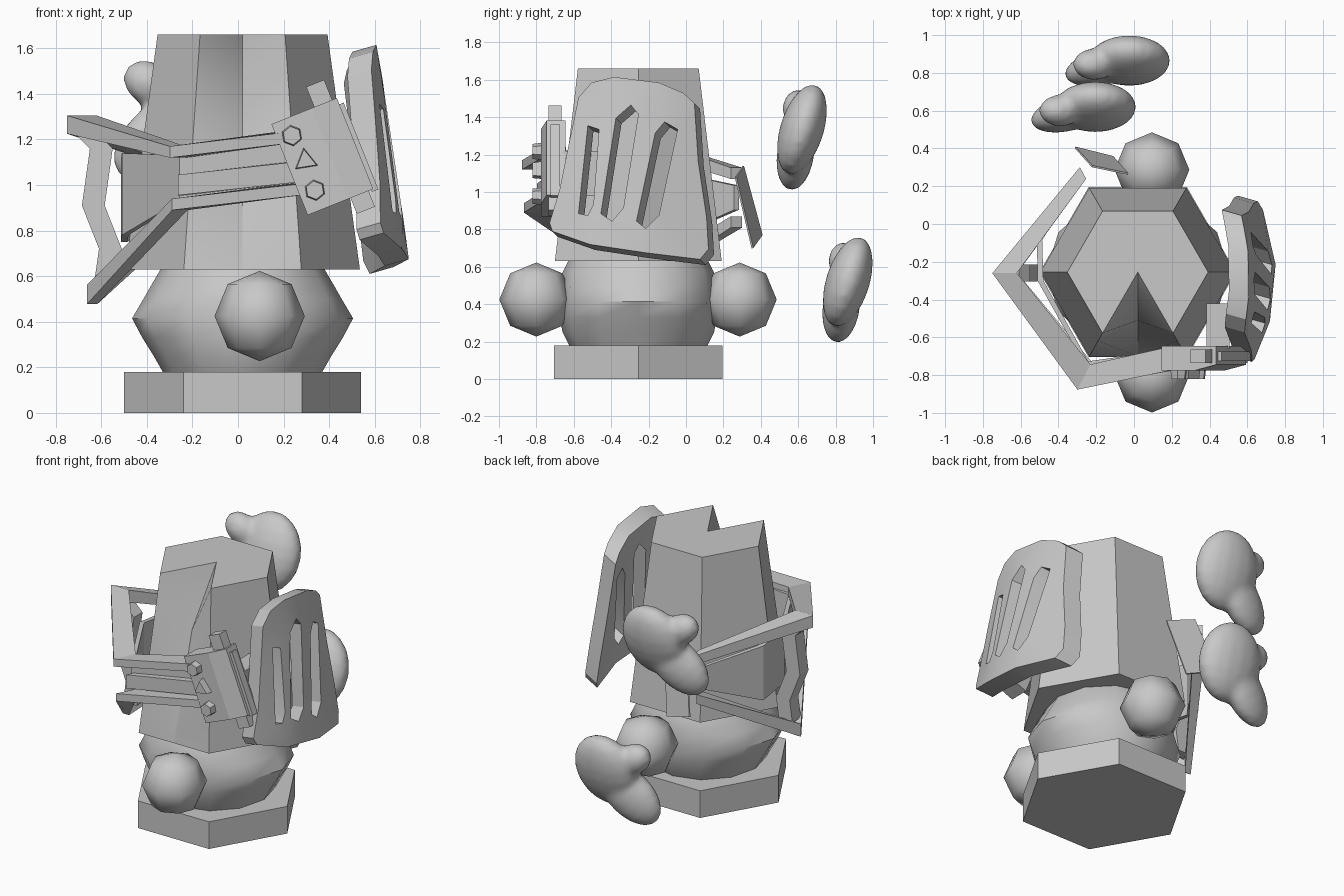
import bpy, bmesh, math
from mathutils import Vector, Matrix

if "Cube" in bpy.data.objects:
    bpy.data.objects.remove(bpy.data.objects["Cube"])

grey = bpy.data.materials.new("plain_grey")
grey.diffuse_color = (0.58, 0.58, 0.58, 1)
grey.use_nodes = True
grey.node_tree.nodes["Principled BSDF"].inputs["Base Color"].default_value = grey.diffuse_color
CX, CY = 0.02, -0.255          # axis of the body


def finish(name, bm, smooth=None):
    bmesh.ops.recalc_face_normals(bm, faces=bm.faces)
    me = bpy.data.meshes.new(name)
    bm.to_mesh(me)
    bm.free()
    ob = bpy.data.objects.new(name, me)
    bpy.context.collection.objects.link(ob)
    me.materials.append(grey)
    if smooth is not None:
        bpy.ops.object.select_all(action='DESELECT')
        ob.select_set(True)
        bpy.context.view_layer.objects.active = ob
        bpy.ops.object.shade_smooth_by_angle(angle=math.radians(smooth))
    return ob


def loft(name, rings, smooth=None):
    """Skin a list of closed rings and cap both ends."""
    bm = bmesh.new()
    vs = [[bm.verts.new(p) for p in r] for r in rings]
    n = len(vs[0])
    for a, b in zip(vs, vs[1:]):
        for i in range(n):
            bm.faces.new((a[i], a[(i + 1) % n], b[(i + 1) % n], b[i]))
    bm.faces.new(vs[0])
    bm.faces.new(vs[-1])
    return finish(name, bm, smooth)


def ring(n, rx, ry, z):
    return [(CX + rx * math.cos(2 * math.pi * i / n),
             CY + ry * math.sin(2 * math.pi * i / n), z) for i in range(n)]


def ribbon(name, sections):
    """Strap around the body; section = x, y, z, inward width, height."""
    rings = []
    for x, y, z, w, h in sections:
        p = Vector((x, y, z))
        d = Vector((CX - x, CY - y, 0)).normalized() * w / 2
        u = Vector((0, 0, h / 2))
        rings.append([p - d - u, p + d - u, p + d + u, p - d + u])
    return loft(name, rings)


def ball(bm, centre, radii, rot=Matrix(), seg=16, rings=10):
    m = Matrix.Translation(centre) @ rot @ Matrix.Diagonal((*radii, 1))
    bmesh.ops.create_uvsphere(bm, u_segments=seg, v_segments=rings, radius=1, matrix=m)


# Base and rounded lower body
loft("base", [ring(6, 0.52, 0.52, 0), ring(6, 0.52, 0.52, 0.18)])
loft("lower_body", [ring(12, rx, ry, z) for rx, ry, z in (
    (0.35, 0.37, 0.18), (0.39, 0.405, 0.25), (0.44, 0.42, 0.33), (0.485, 0.423, 0.415),
    (0.435, 0.42, 0.50), (0.395, 0.405, 0.57), (0.36, 0.375, 0.63))], 50)

# Round feet, front and back
for name, y in (("front_foot", -0.80), ("back_foot", 0.287)):
    bm = bmesh.new()
    ball(bm, (0.095, y, 0.425), (0.198,) * 3, seg=8, rings=4)
    finish(name, bm, 60)

# Tapered six-sided torso with a sloping notch in the front
bm = bmesh.new()
low, bend, top = [[bm.verts.new(p) for p in ring(6, r, r, z)]
                  for r, z in ((0.515, 0.63), (0.421, 1.31), (0.373, 1.66))]
notch, slope, foot = [bm.verts.new((CX, y, z)) for y, z in (
    (-0.255, 1.66), (-0.51, 1.31), (-0.70, 0.63))]
for i in range(6):
    j = (i + 1) % 6
    if i != 4:
        bm.faces.new((low[i], low[j], bend[j], bend[i]))
        bm.faces.new((bend[i], bend[j], top[j], top[i]))
for i in (4, 5):
    bm.faces.new((top[i], notch, slope))
    bm.faces.new((top[i], slope, bend[i]))
    bm.faces.new((bend[i], slope, foot))
    bm.faces.new((bend[i], foot, low[i]))
bm.faces.new(top[:5] + [notch, top[5]])
bm.faces.new(low[:5] + [foot, low[5]])
finish("torso", bm, 45)

# Belt rails that spread apart at the left and meet again at the back
ribbon("upper_rail", [(0.25, -0.70, 1.215, 0.13, 0.05), (-0.265, -0.81, 1.145, 0.15, 0.05),
                      (-0.685, -0.26, 1.265, 0.13, 0.08), (-0.27, 0.27, 1.10, 0.07, 0.06)])
ribbon("lower_rail", [(0.28, -0.70, 0.985, 0.13, 0.05), (-0.255, -0.80, 0.915, 0.15, 0.05),
                      (-0.64, -0.26, 0.52, 0.045, 0.085), (-0.27, 0.27, 0.84, 0.07, 0.06)])
ribbon("belt_panel", [(0.25, -0.67, 1.10, 0.03, 0.2), (-0.25, -0.74, 1.03, 0.03, 0.2),
                      (-0.495, -0.30, 0.96, 0.03, 0.36), (-0.50, -0.08, 0.93, 0.03, 0.36),
                      (-0.28, 0.27, 0.97, 0.03, 0.13)])
ribbon("belt_rib", [(0.27, -0.69, 1.06, 0.06, 0.09), (-0.25, -0.77, 1.0, 0.06, 0.09)])

# Bent handle between the rails on the left
loft("side_handle", [[(x + sx * 0.05, -0.26 + sy * 0.045, z)
                      for sx, sy in ((-1, -1), (1, -1), (1, 1), (-1, 1))]
                     for x, z in ((-0.66, 1.22), (-0.60, 1.16), (-0.635, 0.91),
                                  (-0.56, 0.72), (-0.58, 0.58))])

# Loose thin plate behind
bm = bmesh.new()
bm.faces.new([bm.verts.new(p) for p in ((-0.31, 0.41, 0.77), (-0.11, 0.36, 0.70),
                                        (-0.03, 0.27, 1.08), (-0.22, 0.31, 1.14))])
finish("back_plate", bm).modifiers.new("thickness", 'SOLIDIFY').thickness = 0.01

# Tilted control box with rod, knobs and mounting block
TILT = Matrix.Translation((0.37, -0.70, 1.125)) @ Matrix.Rotation(-0.38, 4, 'Y')


def box(name, centre, size, frame=TILT):
    bm = bmesh.new()
    m = frame @ Matrix.Translation(centre) @ Matrix.Diagonal((*size, 1))
    bmesh.ops.create_cube(bm, size=1, matrix=m)
    return finish(name, bm)


loft("control_box", [[TILT @ Vector((x, y, z)) for x, y in (
    (-0.155, -0.075), (0.035, -0.075), (0.155, -0.045), (0.155, 0.055), (-0.155, 0.055))]
    for z in (-0.215, 0.215)])
box("box_rod", (0.09, 0.0, 0.01), (0.085, 0.07, 0.60))
box("box_edge_rod", (0.16, 0.0, -0.02), (0.03, 0.05, 0.41))
box("mount_block", (0.445, -0.54, 1.1), (0.12, 0.24, 0.24), Matrix())
for name, x, z, sides, r in (("upper_knob", -0.09, 0.135, 6, 0.048),
                             ("middle_knob", -0.075, 0.01, 3, 0.06),
                             ("lower_knob", -0.085, -0.125, 6, 0.048)):
    bm = bmesh.new()
    m = TILT @ Matrix.Translation((x, -0.09, z)) @ Matrix.Rotation(math.pi / 2, 4, 'X') \
        @ Matrix.Rotation(math.pi / 2 + 0.3, 4, 'Z')
    bmesh.ops.create_cone(bm, cap_ends=True, segments=sides, radius1=r, radius2=r * 0.85,
                          depth=0.06, matrix=m)
    finish(name, bm)

# Curved slotted shield on the right
outline = [(-0.56, 1.49), (-0.49, 1.57), (-0.37, 1.60), (-0.13, 1.57), (0.0, 1.515), (0.06, 1.46),
           (0.08, 1.15), (0.125, 0.85), (0.135, 0.68), (0.09, 0.625), (-0.2, 0.66), (-0.5, 0.705),
           (-0.70, 0.775), (-0.715, 0.82), (-0.66, 1.0), (-0.62, 1.2)]
slots = [[(-0.51, 1.34), (-0.45, 1.32), (-0.48, 0.92), (-0.51, 0.86), (-0.56, 0.87)],
         [(-0.36, 1.38), (-0.28, 1.45), (-0.24, 1.40), (-0.32, 0.90), (-0.38, 0.83), (-0.44, 0.87)],
         [(-0.15, 1.30), (-0.10, 1.36), (-0.03, 1.32), (-0.13, 0.86), (-0.20, 0.79), (-0.25, 0.83)]]
bm = bmesh.new()
edges = []
for loop in [outline] + slots:
    vs = [bm.verts.new((0, y, z)) for y, z in loop]
    edges += [bm.edges.new((vs[i - 1], vs[i])) for i in range(len(vs))]
bmesh.ops.triangle_fill(bm, use_beauty=True, edges=edges, normal=(1, 0, 0))
for v in bm.verts:
    y, z = v.co.y, v.co.z
    v.co = (0.75 - 0.15 * (z - 0.68) - 0.55 * (y + 0.28) ** 2, y - 0.015, z + 0.015)
back = bmesh.ops.extrude_face_region(bm, geom=bm.faces[:], use_keep_orig=True)
for v in [g for g in back['geom'] if isinstance(g, bmesh.types.BMVert)]:
    v.co += Vector((-0.105, 0.03, -0.03))
finish("slotted_shield", bm, 30)

# Floating mitten hands: palm, tapering heel and thumb merged into one skin
for name, off in (("upper_hand", Vector((0, 0, 0))), ("lower_hand", Vector((0.18, 0.245, -0.815)))):
    bm = bmesh.new()
    lean = Matrix.Rotation(-0.3, 4, 'X')
    ball(bm, off + Vector((-0.205, 0.62, 1.335)), (0.22, 0.118, 0.25), lean)
    tip = Vector((-0.6, -0.14, -0.55)).to_track_quat('Z', 'Y').to_matrix().to_4x4()
    ball(bm, off + Vector((-0.35, 0.585, 1.20)), (0.095, 0.15, 0.235), tip)
    thumb = Vector((-0.8, 0, 0.5)).to_track_quat('Z', 'Y').to_matrix().to_4x4()
    ball(bm, off + Vector((-0.39, 0.60, 1.445)), (0.085, 0.095, 0.12), thumb)
    hand = finish(name, bm)
    rm = hand.modifiers.new("merge", 'REMESH')
    rm.mode, rm.voxel_size, rm.use_smooth_shade = 'VOXEL', 0.02, True
    sm = hand.modifiers.new("soften", 'SMOOTH')
    sm.factor, sm.iterations = 0.5, 5
